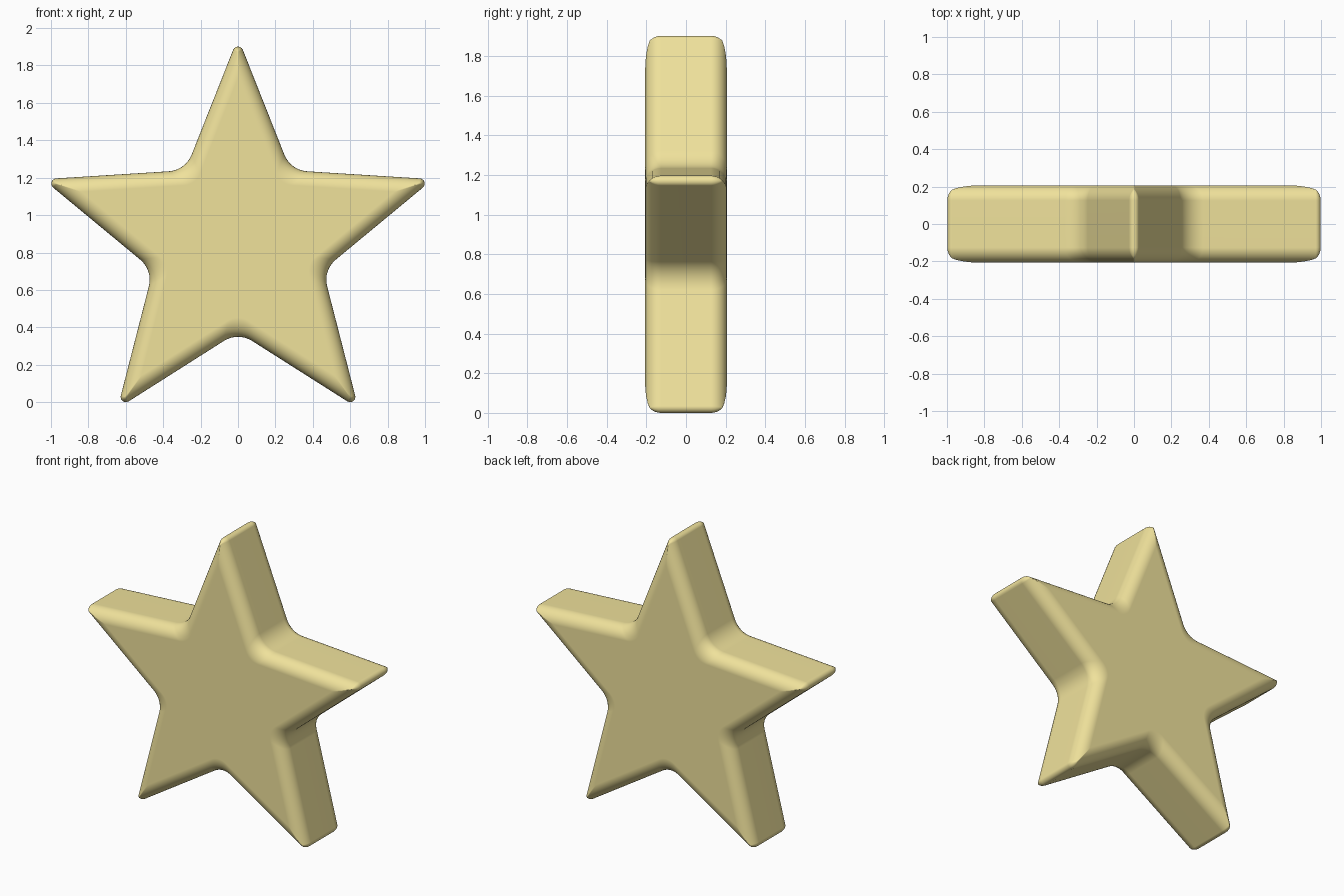
import bpy, bmesh
from math import sin, cos, tan, pi, radians, atan2
from mathutils import Vector

if "Cube" in bpy.data.objects:
    bpy.data.objects.remove(bpy.data.objects["Cube"])

CZ = 0.856            # height of the star centre
R_TIP, R_NOTCH = 1.096, 0.478   # sharp (unrounded) corner radii
HALF_T, BEVEL = 0.206, 0.08     # half thickness, edge rounding
HALF_TIP = atan2(R_NOTCH * sin(pi / 5), R_TIP - R_NOTCH * cos(pi / 5))
HALF_NOTCH = pi / 5 + HALF_TIP


def rounded_corner(dist, ang, half, rad, convex, n=8):
    """Arc that rounds a corner lying at polar (dist, ang)."""
    s = -1 if convex else 1
    u = Vector((cos(ang), sin(ang)))
    v = Vector((-u.y, u.x))
    centre = u * (dist + s * rad / sin(half))
    span = pi / 2 - half
    pts = []
    for i in range(n + 1):
        a = span * (2 * i / n - 1)
        pts.append(centre - s * u * rad * cos(a) + v * rad * sin(a))
    return pts


def star_outline(d):
    """Star outline inset by d, with rounded tips and notches."""
    tip = R_TIP - d / sin(HALF_TIP)
    notch = R_NOTCH - d / sin(HALF_NOTCH)
    pts = []
    for k in range(5):
        a = pi / 2 + k * 2 * pi / 5
        pts += rounded_corner(tip, a, HALF_TIP, max(0.028 - d, 0.002), True)
        pts += rounded_corner(notch, a + pi / 5, HALF_NOTCH, 0.14 - 0.5 * d, False)
    return pts


# Edge profile: quarter-round on the front, mirrored to the back
quarter = [(BEVEL * (1 - sin(t)), -HALF_T + BEVEL * (1 - cos(t)))
           for t in (pi / 2 * i / 8 for i in range(9))]
profile = quarter + [(d, -y) for d, y in reversed(quarter)]

# Star body: stacked outlines with flat front and back caps
bm = bmesh.new()
rings = [[bm.verts.new((p.x, y, CZ + p.y)) for p in star_outline(d)]
         for d, y in profile]
n = len(rings[0])
for a, b in zip(rings, rings[1:]):
    for i in range(n):
        j = (i + 1) % n
        bm.faces.new((a[i], a[j], b[j], b[i]))
bm.faces.new(rings[0])
bm.faces.new(rings[-1])
bmesh.ops.recalc_face_normals(bm, faces=bm.faces)
low = min(v.co.z for v in bm.verts)
bmesh.ops.translate(bm, verts=bm.verts, vec=(0, 0, -low))
mesh = bpy.data.meshes.new("star")
bm.to_mesh(mesh)
bm.free()
star = bpy.data.objects.new("star", mesh)
bpy.context.collection.objects.link(star)

# Pale yellow material
mat = bpy.data.materials.new("pale_yellow")
mat.diffuse_color = (0.87, 0.76, 0.33, 1)
mat.use_nodes = True
mat.node_tree.nodes["Principled BSDF"].inputs["Base Color"].default_value = mat.diffuse_color
mesh.materials.append(mat)

# Smooth rounded edges while the large faces stay flat
bpy.context.view_layer.objects.active = star
star.select_set(True)
bpy.ops.object.shade_smooth_by_angle(angle=radians(40))
weighted = star.modifiers.new("flat_faces", 'WEIGHTED_NORMAL')
weighted.keep_sharp = True
